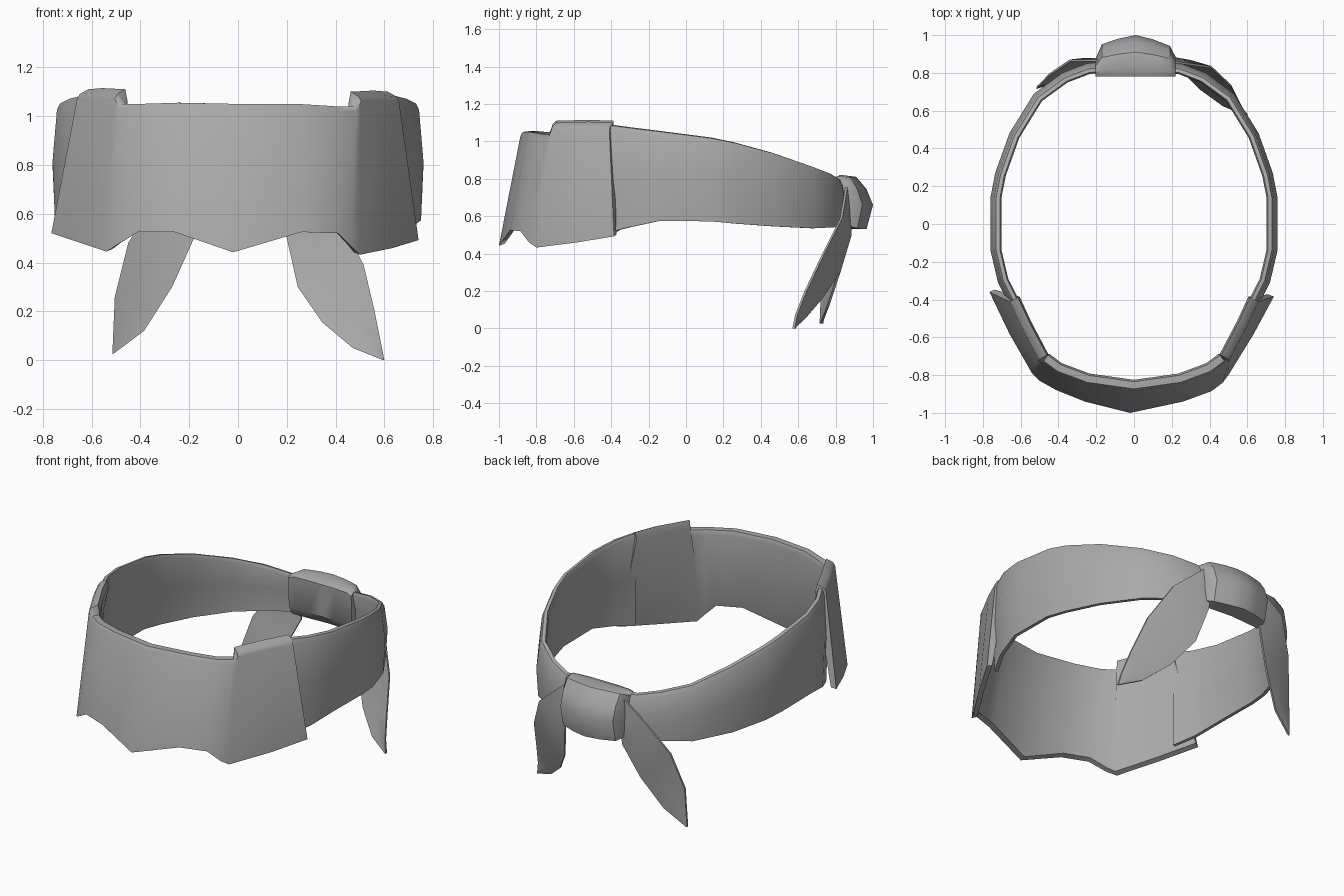
import bpy, bmesh, math
from mathutils import Vector

cloth = bpy.data.materials.new("grey_cloth")
cloth.diffuse_color = (0.40, 0.40, 0.40, 1)


def loft(name, sections, angle=40):
    """Skin closed sections of equal length and cap both ends."""
    bm = bmesh.new()
    rings = [[bm.verts.new(p) for p in s] for s in sections]
    n = len(rings[0])
    for a, b in zip(rings, rings[1:]):
        for i in range(n):
            j = (i + 1) % n
            bm.faces.new((a[i], a[j], b[j], b[i]))
    bm.faces.new(rings[0][::-1])
    bm.faces.new(rings[-1])
    bmesh.ops.recalc_face_normals(bm, faces=bm.faces)
    me = bpy.data.meshes.new(name)
    bm.to_mesh(me)
    bm.free()
    me.materials.append(cloth)
    ob = bpy.data.objects.new(name, me)
    bpy.context.collection.objects.link(ob)
    bpy.ops.object.select_all(action='DESELECT')
    ob.select_set(True)
    bpy.context.view_layer.objects.active = ob
    bpy.ops.object.shade_smooth_by_angle(angle=math.radians(angle))
    return ob


def inward(path, i):
    """Horizontal unit vector from a path point towards the inside of the loop."""
    a, b = Vector(path[max(i - 1, 0)][:2]), Vector(path[min(i + 1, len(path) - 1)][:2])
    t = (b - a).normalized()
    n = Vector((-t.y, t.x, 0))
    return n if n.dot(Vector((path[i][0], path[i][1], 0))) < 0 else -n


# Side bands: x, y of the bulging middle line, top z, bottom z
band = [(0.15, 0.86, 0.79, 0.56), (0.25, 0.85, 0.80, 0.55), (0.38, 0.80, 0.83, 0.54),
        (0.53, 0.69, 0.87, 0.535), (0.66, 0.48, 0.94, 0.545), (0.735, 0.27, 0.995, 0.56),
        (0.76, 0.14, 1.02, 0.572), (0.76, -0.14, 1.055, 0.575), (0.72, -0.31, 1.075, 0.54),
        (0.66, -0.43, 1.09, 0.51)]
for side, sx in (("right", 1), ("left", -1)):
    secs = []
    for i, (x, y, zt, zb) in enumerate(band):
        n, p, zm = inward(band, i), Vector((x, y, 0)), (zt + zb) / 2
        row = [(0.01, zb), (0, zm), (0.018, zt - 0.03), (0.03, zt - 0.004), (0.05, zt),
               (0.058, zt - 0.02), (0.03, zm), (0.03, zb)]
        secs.append([((p + n * d).x * sx, (p + n * d).y, z) for d, z in row])
    loft(side + "_band", secs)

# Front panel: outer top point and outer bottom point, from left end to right end
panel = [(-0.66, -0.41, 1.09, -0.765, -0.36, 0.52),
         (-0.60, -0.54, 1.095, -0.66, -0.58, 0.485),
         (-0.505, -0.72, 1.09, -0.54, -0.79, 0.445),
         (-0.485, -0.735, 1.05, -0.50, -0.83, 0.47),
         (-0.41, -0.79, 1.05, -0.41, -0.88, 0.525),
         (-0.25, -0.85, 1.055, -0.26, -0.94, 0.525),
         (0.0, -0.885, 1.05, -0.02, -1.0, 0.442),
         (0.25, -0.85, 1.05, 0.26, -0.94, 0.525),
         (0.41, -0.79, 1.04, 0.41, -0.885, 0.52),
         (0.485, -0.735, 1.04, 0.47, -0.84, 0.46),
         (0.505, -0.72, 1.08, 0.50, -0.80, 0.432),
         (0.60, -0.54, 1.085, 0.635, -0.58, 0.46),
         (0.66, -0.41, 1.08, 0.74, -0.385, 0.492)]
secs = []
for i, (xt, yt, zt, xb, yb, zb) in enumerate(panel):
    n = inward(panel, i)
    top, bot = Vector((xt, yt, zt)), Vector((xb, yb, zb))
    lift = 0.02 if i in (0, 1, 2, 10, 11, 12) else 0.0
    up = Vector((0, 0, 1))
    secs.append([bot, top - up * 0.02, top + n * 0.012, top + n * 0.05 + up * lift,
                 top + n * 0.06 - up * 0.025, bot + n * 0.03 + up * 0.01])
loft("front_panel", secs)

# Knot wrapped round the band at the back: y, z profile scaled along x
profile = [(0.78, 0.80), (0.83, 0.82), (0.91, 0.81), (0.965, 0.745), (1.0, 0.66),
           (0.965, 0.53), (0.86, 0.53), (0.79, 0.60)]
stations = [(-0.205, 0.42, 0.85), (-0.17, 0.78, 0.97), (-0.08, 0.92, 1), (0.01, 1, 1),
            (0.10, 0.90, 1), (0.19, 0.74, 0.97), (0.22, 0.48, 0.85)]
loft("back_knot", [[(x, 0.78 + (y - 0.78) * ky, 0.67 + (z - 0.67) * kz) for y, z in profile]
                   for x, ky, kz in stations])


# Hanging tails: inner edge and outer edge points from the knot down to the tip
def tail(name, rows):
    secs = []
    t = Vector((0, 0.006, 0))
    for r in rows:
        a, b = Vector(r[:3]), Vector(r[3:])
        m = (a + b) / 2 + t
        secs.append([a - t, m - t, b - t, b + t, m + t, a + t])
    loft(name, secs)


tail("right_tail", [(0.18, 0.87, 0.62, 0.20, 0.86, 0.77),
                    (0.20, 0.88, 0.50, 0.41, 0.83, 0.59),
                    (0.245, 0.82, 0.30, 0.515, 0.73, 0.39),
                    (0.345, 0.72, 0.155, 0.56, 0.64, 0.20),
                    (0.47, 0.63, 0.05, 0.585, 0.59, 0.075),
                    (0.595, 0.575, 0.0, 0.60, 0.575, 0.0)])
tail("left_tail", [(-0.17, 0.87, 0.62, -0.19, 0.865, 0.77),
                   (-0.18, 0.87, 0.50, -0.34, 0.865, 0.66),
                   (-0.27, 0.82, 0.30, -0.45, 0.79, 0.48),
                   (-0.385, 0.76, 0.12, -0.505, 0.73, 0.26),
                   (-0.505, 0.725, 0.03, -0.515, 0.72, 0.025)])
